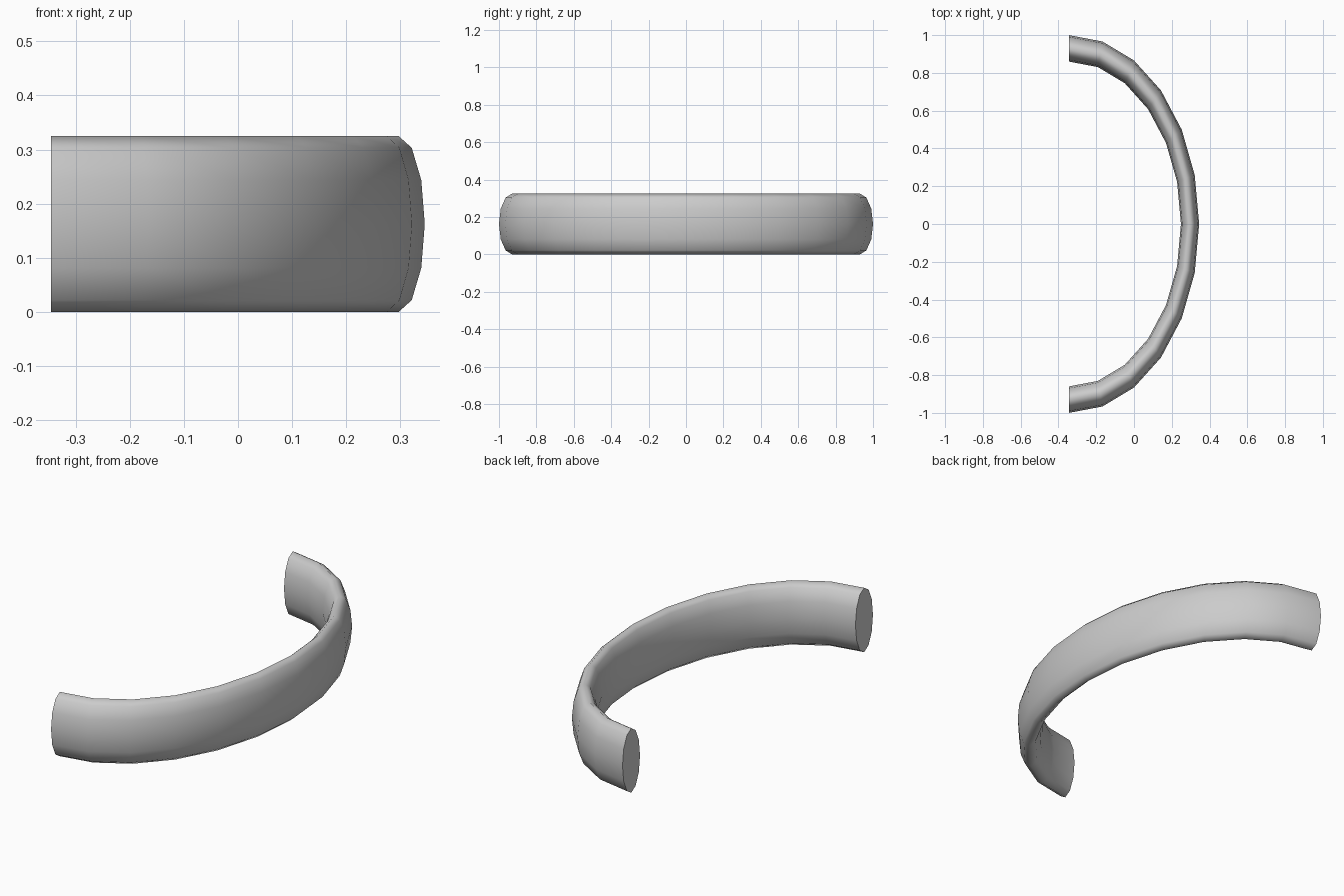
import bpy, bmesh
from math import pi, sin, cos
from mathutils import Vector, Matrix

if "Cube" in bpy.data.objects:
    bpy.data.objects.remove(bpy.data.objects["Cube"])

R, TUBE = 0.93, 0.07        # ring radius and half thickness
HALF_H = 0.1625             # half height of the band
SQUASH = 0.69               # flattening of the ring along x
SIDES, STEPS = 12, 12

bm = bmesh.new()

# Elliptical cross-section at one end of the arc
ring = [bm.verts.new((0, -R + TUBE * cos(2 * pi * i / SIDES),
                      HALF_H * sin(2 * pi * i / SIDES))) for i in range(SIDES)]
edges = [bm.edges.new((ring[i], ring[(i + 1) % SIDES])) for i in range(SIDES)]

# Sweep it half a turn round z
res = bmesh.ops.spin(bm, geom=ring + edges, cent=(0, 0, 0), axis=(0, 0, 1),
                     angle=pi, steps=STEPS, use_duplicate=False)

for f in bm.faces:
    f.smooth = True

# Flat end caps with crisp rims
open_edges = [e for e in bm.edges if e.is_boundary]
for e in open_edges:
    e.smooth = False
bmesh.ops.holes_fill(bm, edges=open_edges, sides=0)
bmesh.ops.recalc_face_normals(bm, faces=bm.faces)

# Make the arc bulge to +x, squash it, centre it and stand it on the ground
if sum(v.co.x for v in bm.verts) < 0:
    bmesh.ops.rotate(bm, verts=bm.verts, cent=(0, 0, 0),
                     matrix=Matrix.Rotation(pi, 3, 'Z'))
bmesh.ops.scale(bm, verts=bm.verts, vec=(SQUASH, 1, 1))
bmesh.ops.translate(bm, verts=bm.verts, vec=Vector((-SQUASH / 2, 0, HALF_H)))

mesh = bpy.data.meshes.new("curved_band")
bm.to_mesh(mesh)
bm.free()
bpy.context.collection.objects.link(bpy.data.objects.new("curved_band", mesh))
